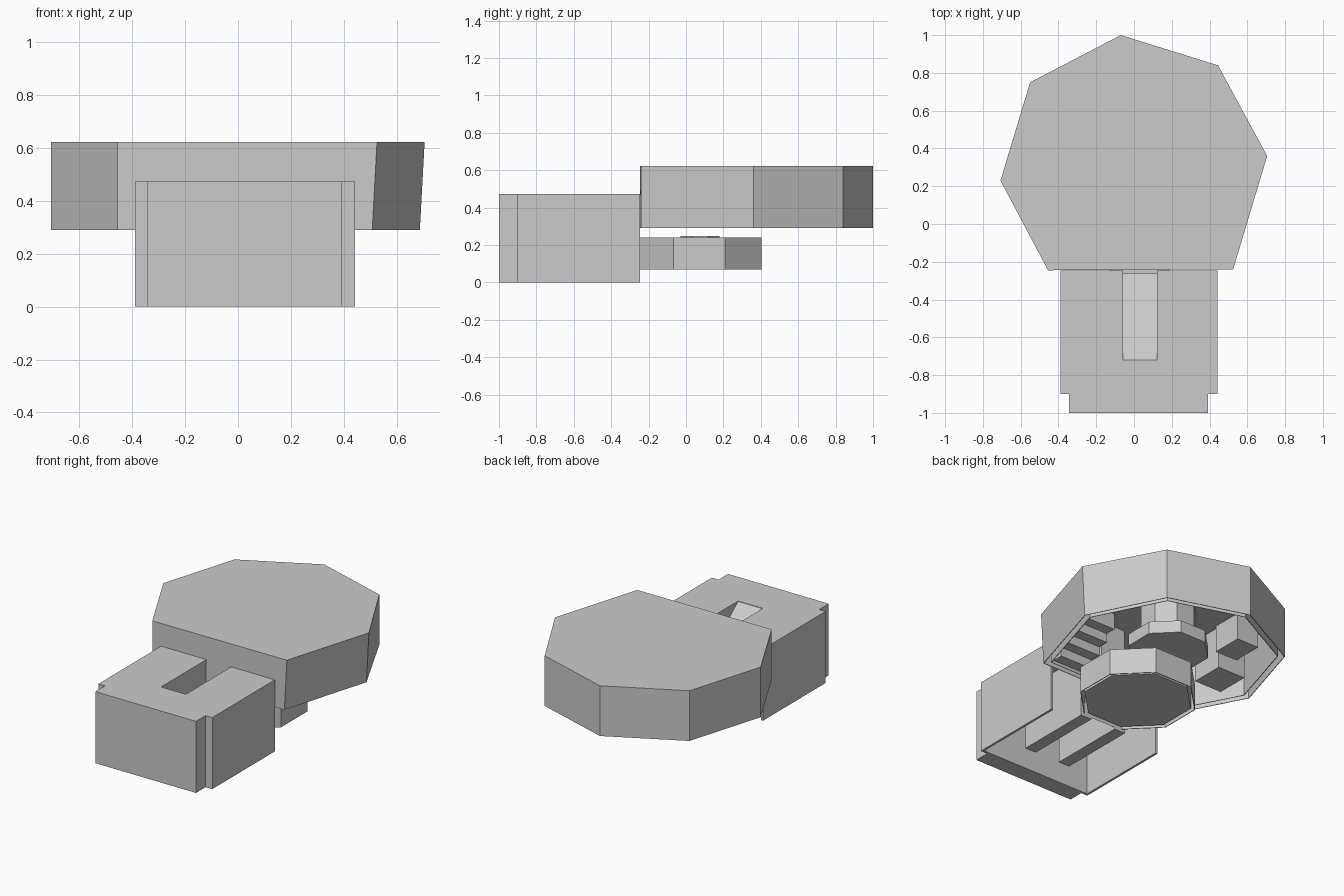
import bpy
import bmesh
import math

cube = bpy.data.objects.get("Cube")
if cube:
    bpy.data.objects.remove(cube, do_unlink=True)

# One plain grey for the whole model
grey = bpy.data.materials.new("plain_grey")
grey.use_nodes = True
grey.diffuse_color = (0.6, 0.6, 0.6, 1)
grey.node_tree.nodes["Principled BSDF"].inputs["Base Color"].default_value = (0.6, 0.6, 0.6, 1)


def prism(name, outline, z0, z1, wall=0, skip=(), lower=None):
    """Upright prism; with a wall it becomes a shell open below, lacking the skipped sides."""
    bm = bmesh.new()
    low = [bm.verts.new((x, y, z0)) for x, y in (lower or outline)]
    top = [bm.verts.new((x, y, z1)) for x, y in outline]
    n = len(outline)
    for i in range(n):
        j = (i + 1) % n
        if i not in skip:
            bm.faces.new((low[i], low[j], top[j], top[i]))
    bm.faces.new(top)
    if not wall:
        bm.faces.new(low[::-1])
    loose = [v for v in bm.verts if not v.link_faces]
    bmesh.ops.delete(bm, geom=loose, context='VERTS')
    mesh = bpy.data.meshes.new(name)
    bm.to_mesh(mesh)
    bm.free()
    mesh.materials.append(grey)
    obj = bpy.data.objects.new(name, mesh)
    bpy.context.collection.objects.link(obj)
    if wall:
        mod = obj.modifiers.new("wall", 'SOLIDIFY')
        mod.thickness = wall
        mod.offset = -1
        mod.use_even_offset = True
    return obj


def box(name, x0, x1, y0, y1, z0, z1):
    return prism(name, [(x0, y0), (x1, y0), (x1, y1), (x0, y1)], z0, z1)


def octagon(cx, cy, apothem):
    r = apothem / math.cos(math.pi / 8)
    return [(cx + r * math.cos(math.pi * (k + 0.5) / 4),
             cy + r * math.sin(math.pi * (k + 0.5) / 4)) for k in range(8)]


# Seven-sided upper hall, open below: a thin skin around a thin inner lining
hall = [(-0.455, -0.245), (0.525, -0.24), (0.705, 0.36), (0.445, 0.84),
        (-0.07, 1.0), (-0.55, 0.75), (-0.707, 0.23)]
hall_foot = [(x - 0.018 if x > 0.5 else x, y) for x, y in hall]
lining = [(x * 0.94, 0.33 + (y - 0.33) * 0.94) for x, y in hall_foot]
prism("upper_hall", hall, 0.29, 0.622, wall=0.004, lower=hall_foot)
prism("hall_lining", lining, 0.292, 0.6, wall=0.004)

# Pedestal hanging in the middle of the hall
prism("hall_column", octagon(0, 0.32, 0.16), 0.39, 0.598)
prism("hall_column_foot", octagon(0, 0.32, 0.23), 0.31, 0.39)

# Blocks and steps along the hall walls
box("side_block_low", -0.56, -0.36, 0.14, 0.36, 0.32, 0.598)
box("side_block_high", -0.5, -0.34, 0.36, 0.56, 0.42, 0.598)
box("front_block", 0.04, 0.22, -0.2, -0.04, 0.31, 0.598)
for k in range(4):
    y = -0.2 + 0.07 * k
    box(f"hall_step_{k + 1}", 0.22, 0.46, y, y + 0.07, 0.31 + 0.06 * k, 0.598)

# Entrance block with a slot in its roof, open at the back and below
entrance = [(-0.39, -0.9), (0.442, -0.9), (0.442, -0.247), (0.123, -0.247),
            (0.123, -0.72), (-0.058, -0.72), (-0.058, -0.247), (-0.39, -0.247)]
prism("entrance_block", entrance, 0, 0.473, wall=0.015, skip=range(2, 7))

# Solid front slab of the entrance
box("front_slab", -0.343, 0.393, -1, -0.9, 0, 0.473)

# Slot walls and the ramp descending between them
for side, x in (("left", 0.123), ("right", -0.138)):
    box(f"{side}_slot_wall", x, x + 0.08, -0.77, -0.25, 0.05, 0.458)
ramp = box("ramp", -0.058, 0.123, -0.72, -0.25, 0.06, 0.1)
for v in ramp.data.vertices:
    if v.co.y < -0.5:
        v.co.z += 0.37

# Eight-sided lower chamber: a thin skin around a closed core, with a hatch on top
prism("lower_chamber", octagon(0.03, 0.07, 0.333), 0.07, 0.24, wall=0.004)
prism("chamber_core", octagon(0.03, 0.07, 0.308), 0.075, 0.22)
prism("chamber_hatch", octagon(0.03, 0.075, 0.105), 0.24, 0.249)
